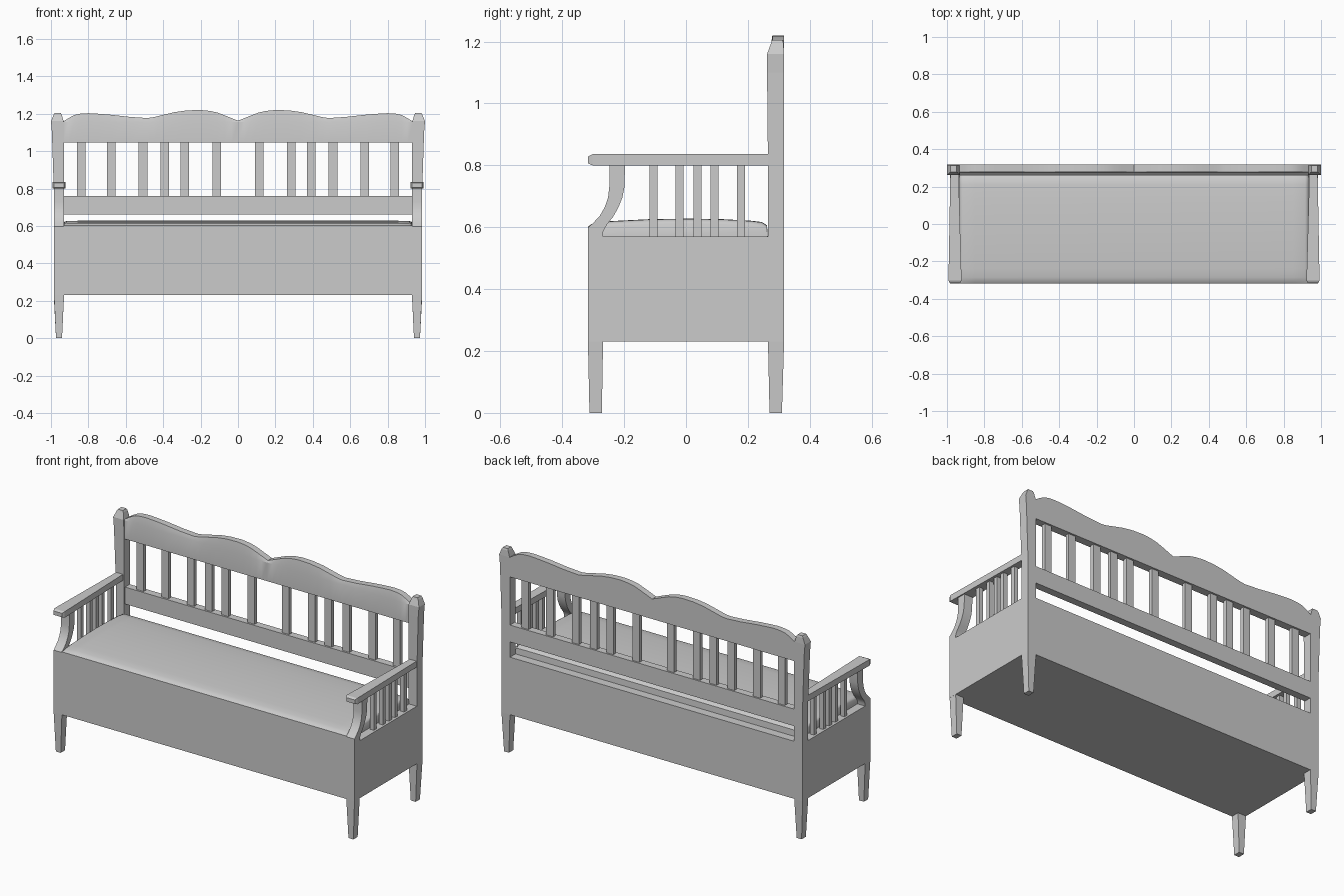
import bpy, bmesh


def loft(name, rings, mirror=False, smooth=0):
    """Skin a list of equal-length point rings and cap both ends."""
    bm = bmesh.new()
    vs = [[bm.verts.new(p) for p in ring] for ring in rings]
    n = len(rings[0])
    for a, b in zip(vs, vs[1:]):
        for i in range(n):
            j = (i + 1) % n
            bm.faces.new((a[i], a[j], b[j], b[i]))
    bm.faces.new(vs[0])
    bm.faces.new(vs[-1])
    bmesh.ops.recalc_face_normals(bm, faces=bm.faces)
    me = bpy.data.meshes.new(name)
    bm.to_mesh(me)
    bm.free()
    ob = bpy.data.objects.new(name, me)
    bpy.context.collection.objects.link(ob)
    if mirror:
        ob.modifiers.new("mirror", 'MIRROR')
    if smooth:
        bpy.ops.object.select_all(action='DESELECT')
        ob.select_set(True)
        bpy.context.view_layer.objects.active = ob
        bpy.ops.object.shade_smooth_by_angle(angle=smooth)
    return ob


def rect(x0, x1, y0, y1, z):
    return [(x0, y0, z), (x1, y0, z), (x1, y1, z), (x0, y1, z)]


def box(name, x0, x1, y0, y1, z0, z1, mirror=False):
    return loft(name, [rect(x0, x1, y0, y1, z0), rect(x0, x1, y0, y1, z1)], mirror)


def across(x, profile):
    return [(x, y, z) for y, z in profile]


# Storage chest under the seat, with a raised front edge
box("chest", -0.984, 0.984, -0.317, 0.316, 0.23, 0.57)

# Tapered front legs
loft("front_leg", [rect(0.941, 0.973, -0.312, -0.272, 0),
                   rect(0.93, 0.984, -0.317, -0.268, 0.235)], True)

# Back posts with tapered feet and small finials
loft("back_post", [rect(0.941, 0.973, 0.27, 0.31, 0),
                   rect(0.93, 0.985, 0.265, 0.317, 0.23),
                   rect(0.93, 0.985, 0.265, 0.317, 0.8),
                   rect(0.93, 0.995, 0.262, 0.317, 1.1),
                   rect(0.932, 1.0, 0.262, 0.317, 1.16),
                   rect(0.943, 0.986, 0.275, 0.315, 1.195),
                   rect(0.948, 0.98, 0.278, 0.312, 1.205)], True)

# Softly domed seat, rounded along the front and at the ends
dome = [(-0.317, 0.56), (-0.317, 0.602), (-0.306, 0.610), (-0.285, 0.616), (-0.24, 0.620),
        (-0.12, 0.626), (0.0, 0.628), (0.12, 0.626), (0.21, 0.621), (0.245, 0.617),
        (0.262, 0.606), (0.265, 0.56)]


def seat_ring(x, drop):
    return across(x, [(y, z if z < 0.603 else z - drop) for y, z in dome])


loft("seat", [seat_ring(x, d) for x, d in
              ((-0.934, 0.016), (-0.928, 0.006), (-0.915, 0.001), (-0.85, 0),
               (0.85, 0), (0.915, 0.001), (0.928, 0.006), (0.934, 0.016))], smooth=0.7)

# Curved arm supports
support = [(-0.317, 0.56), (-0.317, 0.598), (-0.298, 0.616), (-0.278, 0.638), (-0.263, 0.664),
           (-0.252, 0.695), (-0.248, 0.73), (-0.248, 0.805), (-0.197, 0.805), (-0.199, 0.73),
           (-0.206, 0.695), (-0.219, 0.663), (-0.236, 0.633), (-0.255, 0.610), (-0.268, 0.585),
           (-0.268, 0.56)]
loft("arm_support", [across(0.93, support), across(0.984, support)], True, smooth=0.6)

# Armrests, widening towards a chamfered front end
def arm_ring(y, x0, x1, z0, z1):
    return [(x0, y, z0), (x1, y, z0), (x1, y, z1), (x0, y, z1)]


loft("armrest", [arm_ring(-0.316, 0.93, 0.985, 0.806, 0.829),
                 arm_ring(-0.302, 0.922, 0.992, 0.80, 0.836),
                 arm_ring(0.27, 0.938, 0.982, 0.80, 0.836)], True)

# Arm spindles
for y in (-0.105, -0.021, 0.037, 0.092, 0.178):
    box("arm_spindle", 0.945, 0.971, y - 0.0125, y + 0.0125, 0.565, 0.805, True)

# Lower back rail
box("lower_back_rail", -0.937, 0.937, 0.272, 0.316, 0.66, 0.76)

# Back slats
for x in (0.113, 0.284, 0.392, 0.508, 0.677, 0.838):
    box("back_slat", x - 0.023, x + 0.023, 0.283, 0.306, 0.755, 1.05, True)

# Scalloped crest rail
wave = [(0.0, 1.163), (0.035, 1.177), (0.07, 1.191), (0.11, 1.206), (0.15, 1.215), (0.2, 1.22),
        (0.27, 1.218), (0.337, 1.209), (0.417, 1.19), (0.45, 1.182), (0.485, 1.177),
        (0.578, 1.183), (0.685, 1.195), (0.75, 1.2), (0.8, 1.203), (0.845, 1.2),
        (0.875, 1.193), (0.905, 1.177), (0.935, 1.158)]
full = [(-x, z) for x, z in reversed(wave[1:])] + wave
loft("crest_rail", [across(x, [(0.270, 1.045), (0.270, 1.155), (0.279, z),
                               (0.317, z), (0.317, 1.045)]) for x, z in full], smooth=0.35)
